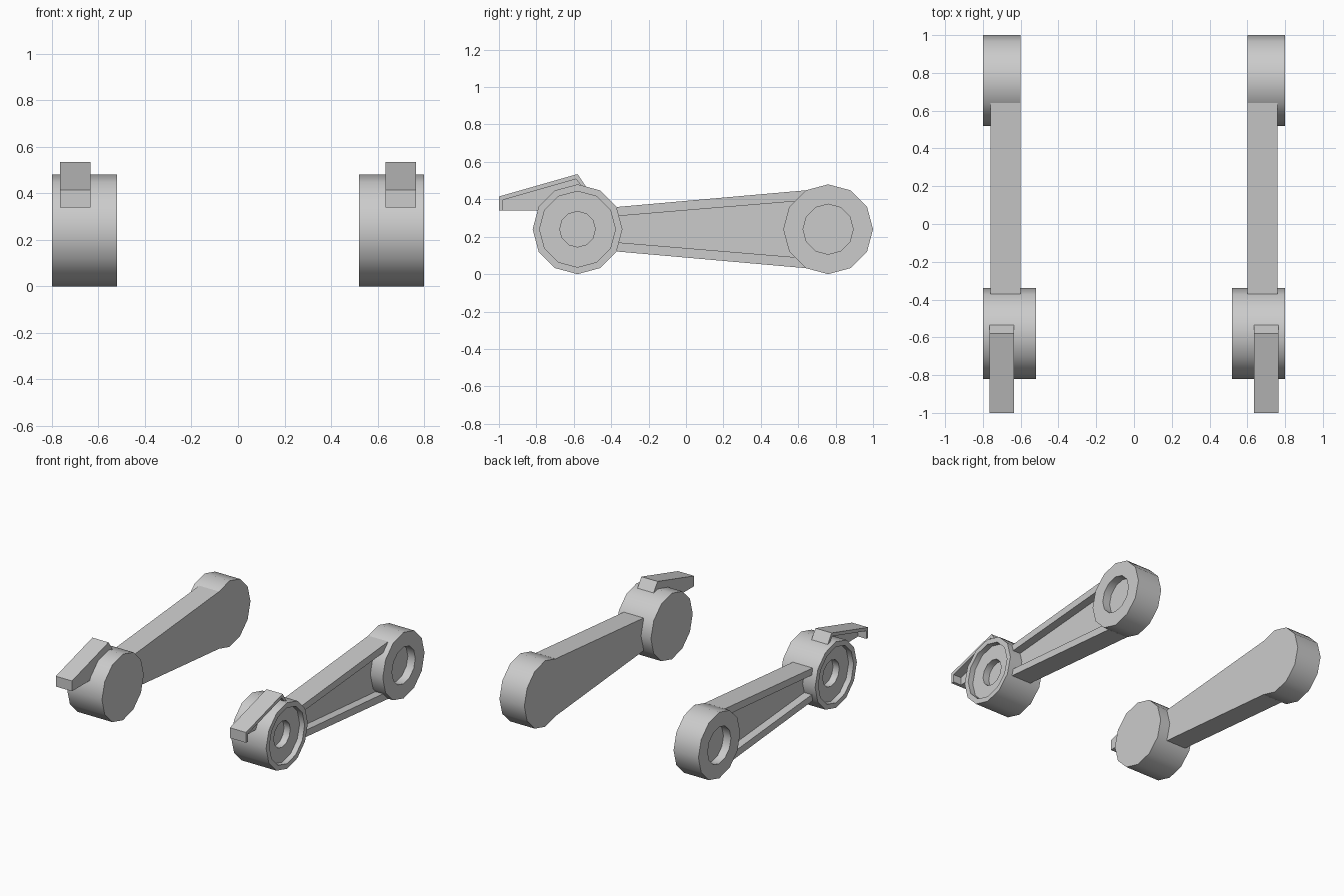
import bpy, bmesh
from math import cos, sin, tau

if "Cube" in bpy.data.objects:
    bpy.data.objects.remove(bpy.data.objects["Cube"])


def finish(name, bm, smooth=False):
    """Make an object, mirrored to the other side of x = 0."""
    bmesh.ops.recalc_face_normals(bm, faces=bm.faces)
    me = bpy.data.meshes.new(name)
    bm.to_mesh(me)
    bm.free()
    ob = bpy.data.objects.new(name, me)
    bpy.context.collection.objects.link(ob)
    if smooth:
        bpy.ops.object.select_all(action='DESELECT')
        ob.select_set(True)
        bpy.context.view_layer.objects.active = ob
        bpy.ops.object.shade_smooth_by_angle(angle=0.7)
    ob.modifiers.new("mirror", 'MIRROR').use_axis[0] = True
    ob.modifiers["mirror"].use_mirror_merge = False
    return ob


def loft(name, loops, smooth=False):
    """Skin a series of closed loops and cap both ends."""
    bm = bmesh.new()
    rings = [[bm.verts.new(p) for p in loop] for loop in loops]
    for a, b in zip(rings, rings[1:]):
        n = len(a)
        for i in range(n):
            j = (i + 1) % n
            bm.faces.new((a[i], a[j], b[j], b[i]))
    bm.faces.new(rings[0])
    bm.faces.new(rings[-1])
    return finish(name, bm, smooth)


def hub(name, y, profile, z=0.24, n=12):
    """Twelve-sided turned hub along x, profile of (x, radius)."""
    loft(name, [[(x, y + r * cos(tau * i / n), z + r * sin(tau * i / n))
                 for i in range(n)] for x, r in profile], True)


def plate(name, outline, x0, x1):
    loft(name, [[(x, y, z) for y, z in outline] for x in (x0, x1)])


# Hubs with recessed outer faces
hub("front_hub", -0.58, [(0.52, 0.24), (0.80, 0.24), (0.80, 0.203),
                         (0.76, 0.203), (0.76, 0.095), (0.71, 0.095)])
hub("rear_hub", 0.76, [(0.60, 0.24), (0.80, 0.24), (0.80, 0.134),
                       (0.74, 0.134)])


# Tapered channel beam, open to the outside
def channel(y, h, k, web=0.70):
    pts = [(0.60, -h), (0.76, -h), (0.76, -k), (web, -k),
           (web, k), (0.76, k), (0.76, h), (0.60, h)]
    return [(x, y, 0.24 + z) for x, z in pts]


loft("beam", [channel(-0.37, 0.119, 0.07), channel(0.64, 0.208, 0.154)])

# Forward lever: solid inner wall and a raised rim
outer = [(-1.0, 0.34), (-1.0, 0.415), (-0.58, 0.535), (-0.53, 0.46)]
inner = [(-0.55, 0.46), (-0.588, 0.508), (-0.978, 0.397), (-0.978, 0.34)]
plate("lever_wall", outer + [(-0.65, 0.34)], 0.635, 0.70)
plate("lever_rim", outer + inner, 0.70, 0.765)
